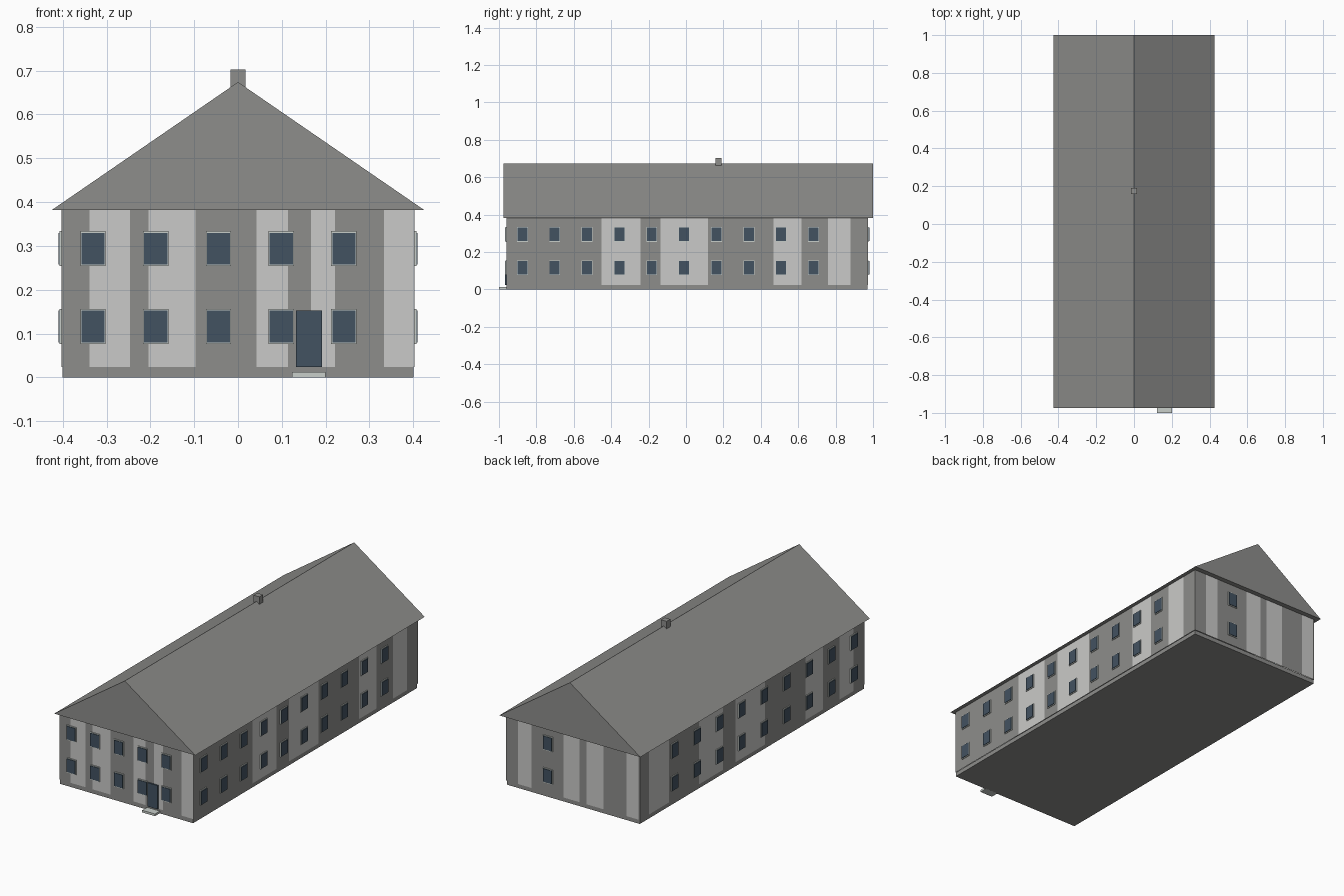
import bpy, bmesh
from mathutils import Matrix, Vector

if "Cube" in bpy.data.objects:
    bpy.data.objects.remove(bpy.data.objects["Cube"])


def material(name, color):
    m = bpy.data.materials.new(name)
    m.diffuse_color = (*color, 1)
    m.use_nodes = True
    m.node_tree.nodes["Principled BSDF"].inputs["Base Color"].default_value = m.diffuse_color
    return m


GREY = material("grey_plaster", (0.27, 0.27, 0.26))
LIGHT = material("light_plaster", (0.59, 0.59, 0.58))
GLASS = material("dark_blue", (0.055, 0.085, 0.12))
FRAME = material("pale_trim", (0.58, 0.62, 0.59))


def finish(name, bm, mats):
    me = bpy.data.meshes.new(name)
    bm.to_mesh(me)
    bm.free()
    for m in mats:
        me.materials.append(m)
    ob = bpy.data.objects.new(name, me)
    bpy.context.collection.objects.link(ob)
    return ob


def add_box(bm, lo, hi, index=0):
    lo, hi = Vector(lo), Vector(hi)
    mat = Matrix.Translation((lo + hi) / 2) @ Matrix.Diagonal((*(hi - lo), 1))
    verts = bmesh.ops.create_cube(bm, size=1, matrix=mat)["verts"]
    for f in {f for v in verts for f in v.link_faces}:
        f.material_index = index


def box(name, lo, hi, mat):
    bm = bmesh.new()
    add_box(bm, lo, hi)
    return finish(name, bm, [mat])


X, Y0, Y1 = 0.403, -0.96, 0.973      # wall extents
Z0, Z1 = 0.023, 0.382                # wall bottom and eaves


def wall(name, start, end, stripes):
    """Upright wall from start to end; stripes are the (from, to) fractions painted light."""
    bm = bmesh.new()
    a, b = Vector((*start, 0)), Vector((*end, 0))
    cuts = sorted({0, 1, *(c for s in stripes for c in s)})
    cols = [[bm.verts.new((*a.lerp(b, t).xy, z)) for z in (Z0, Z1)] for t in cuts]
    for i in range(len(cuts) - 1):
        p, q = cols[i], cols[i + 1]
        f = bm.faces.new((p[0], q[0], q[1], p[1]))
        mid = (cuts[i] + cuts[i + 1]) / 2
        f.material_index = int(any(s[0] < mid < s[1] for s in stripes))
    finish(name, bm, [GREY, LIGHT])


# Striped walls, each running left to right as seen from outside
side = [(0.263, 0.371), (0.426, 0.557), (0.738, 0.816), (0.89, 0.951)]
wall("front_wall", (-X, Y0), (X, Y0),
     [(0.08, 0.194), (0.246, 0.38), (0.553, 0.641), (0.707, 0.775), (0.913, 1)])
wall("right_wall", (X, Y0), (X, Y1), side)
wall("back_wall", (X, Y1), (-X, Y1),
     [(0.09, 0.19), (0.43, 0.55), (0.60, 0.73), (0.90, 0.99)])
wall("left_wall", (-X, Y1), (-X, Y0), [(0.04, 0.13)] + side)

# Plinth, doorstep and chimney
box("plinth", (-0.401, Y0 + 0.001, 0), (0.401, Y1 - 0.003, Z0), GREY)
box("doorstep", (0.123, -1.0, 0), (0.2, Y0 + 0.005, 0.012), FRAME)
box("chimney", (-0.017, 0.159, 0.62), (0.017, 0.191, 0.703), GREY)

# Gable roof: triangular profile swept along y
bm = bmesh.new()
tri = bm.faces.new([bm.verts.new(p) for p in
                    ((-0.425, -0.975, Z1), (0.425, -0.975, Z1), (0, -0.975, 0.674))])
ext = bmesh.ops.extrude_face_region(bm, geom=[tri], use_keep_orig=True)["geom"]
bmesh.ops.translate(bm, vec=(0, 1.975, 0),
                    verts=[e for e in ext if isinstance(e, bmesh.types.BMVert)])
bmesh.ops.recalc_face_normals(bm, faces=bm.faces)
finish("roof", bm, [GREY])


def windows(name, axis, wall_pos, centres):
    """Two rows of windows on the wall at wall_pos along the given axis (0 = x, 1 = y)."""
    bm = bmesh.new()
    out = 1 if wall_pos > 0 else -1
    for c in centres:
        for zc in (0.116, 0.294):
            for w, h, d, index in ((0.029, 0.04, 0.004, 0), (0.0265, 0.036, 0.007, 1)):
                depth = sorted((wall_pos - 0.001 * out, wall_pos + d * out))
                lo, hi = [0, 0, zc - h], [0, 0, zc + h]
                lo[axis], hi[axis] = depth
                lo[1 - axis], hi[1 - axis] = c - w, c + w
                add_box(bm, lo, hi, index)
    finish(name, bm, [FRAME, GLASS])


# Windows
windows("front_windows", 1, Y0, [-0.331 + 0.1432 * i for i in range(5)])
windows("back_windows", 1, Y1, [0.15])
windows("right_windows", 0, X, [-0.875 + 0.173 * i for i in range(10)])
windows("left_windows", 0, -X, [-0.867 + 0.193 * i for i in range(9)])

# Front door
box("front_door", (0.132, Y0 - 0.008, Z0), (0.192, Y0 + 0.001, 0.152), GLASS)
